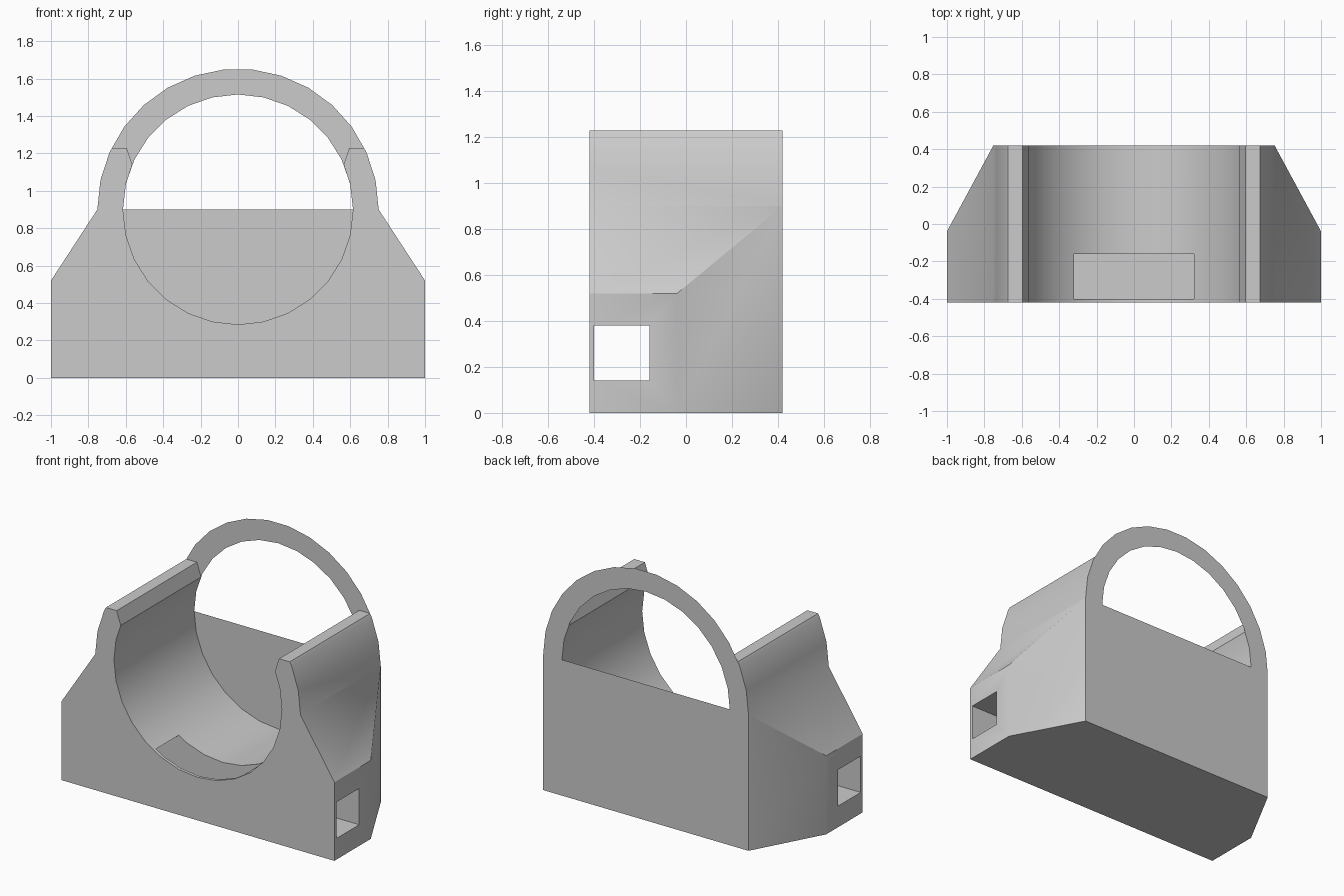
import bpy
import bmesh
from math import sin, cos, pi, radians
from mathutils import Vector

cube = bpy.data.objects.get("Cube")
if cube:
    bpy.data.objects.remove(cube, do_unlink=True)

DEPTH = 0.42             # half depth
AXIS_Z = 0.9             # height of the cradle axis
R_OUT, R_IN = 0.752, 0.615
TIP_Z = 1.23             # top of the cradle arms

grey = bpy.data.materials.new("plain grey")
grey.use_nodes = True
colour = (0.6, 0.6, 0.6, 1)
grey.diffuse_color = colour
grey.node_tree.nodes["Principled BSDF"].inputs["Base Color"].default_value = colour


def finish(name, bm):
    mesh = bpy.data.meshes.new(name)
    bm.to_mesh(mesh)
    bm.free()
    mesh.materials.append(grey)
    obj = bpy.data.objects.new(name, mesh)
    bpy.context.collection.objects.link(obj)
    return obj


def prism(name, outline, sweep):
    """Extrude a closed 3D outline along a vector."""
    bm = bmesh.new()
    face = bm.faces.new([bm.verts.new(p) for p in outline])
    result = bmesh.ops.extrude_face_region(bm, geom=[face], use_keep_orig=True)
    moved = [v for v in result["geom"] if isinstance(v, bmesh.types.BMVert)]
    bmesh.ops.translate(bm, verts=moved, vec=Vector(sweep))
    bmesh.ops.recalc_face_normals(bm, faces=bm.faces)
    return finish(name, bm)


def arc(radius, sides, first, last):
    """Points of a regular polygon in the xz plane, by step number."""
    step = 1 if last >= first else -1
    return [(radius * cos(2 * pi * i / sides), AXIS_Z + radius * sin(2 * pi * i / sides))
            for i in range(first, last + step, step)]


# Cradle body: right half of the profile from the bottom of the bore outwards
outer = arc(R_OUT, 30, 0, 2) + [(0.673, TIP_Z)]
inner = [(0.595, TIP_Z), (0.565, 1.14)] + arc(R_IN, 28, 1, -7)
half = [(1, 0), (1, 0.52)] + outer + inner
mirrored = [(-x, z) for x, z in reversed(half[:-1])]
body = prism("cradle_body", [(x, -DEPTH, z) for x, z in half + mirrored],
             (0, 2 * DEPTH, 0))

# Cutters: strap tunnel across the front and angled rear corners
tunnel = prism("tunnel_cutter",
               [(-1.2, y, z) for y, z in ((-0.4, 0.14), (-0.16, 0.14), (-0.16, 0.38), (-0.4, 0.38))],
               (2.4, 0, 0))
cutters = [tunnel]
for side, label in ((1, "left"), (-1, "right")):
    wedge = [(1.05, -0.132), (1.3, -0.132), (1.3, 0.512), (0.702, 0.512)]
    cutters.append(prism(label + "_corner_cutter",
                         [(side * x, y, -0.1) for x, y in wedge], (0, 0, 1.05)))
for cutter in cutters:
    cutter.hide_render = True
    mod = body.modifiers.new("cut", "BOOLEAN")
    mod.operation = "DIFFERENCE"
    mod.solver = "EXACT"
    mod.object = cutter

# Bake the cuts and open the rear, which the back plate closes
bpy.context.view_layer.update()
bm = bmesh.new()
bm.from_object(body, bpy.context.evaluated_depsgraph_get())
rear = [f for f in bm.faces
        if f.normal.y > 0.99 and f.calc_center_median().y > DEPTH - 0.01]
bmesh.ops.delete(bm, geom=rear, context="FACES")
body.modifiers.clear()
bm.to_mesh(body.data)
bm.free()
for cutter in cutters:
    bpy.data.objects.remove(cutter, do_unlink=True)

# Back plate: a sheet with a solid lower panel and an open arch on top
bm = bmesh.new()


def sheet_verts(points):
    return [bm.verts.new((x, DEPTH, z)) for x, z in points]


arch_out = sheet_verts(arc(R_OUT, 30, 0, 15))
arch_in = sheet_verts(arc(R_IN, 28, 0, 14))
feet = sheet_verts([(-R_OUT, 0), (R_OUT, 0)])
bm.faces.new(arch_out + arch_in[::-1])
bm.faces.new([arch_out[0], arch_in[0], arch_in[-1], arch_out[-1]] + feet)
for face in bm.faces:
    face.normal_update()
    if face.normal.y < 0:
        face.normal_flip()
plate = finish("back_plate", bm)

# Soft shading on the round and gently angled walls
bpy.ops.object.select_all(action="DESELECT")
body.select_set(True)
bpy.context.view_layer.objects.active = body
bpy.ops.object.shade_smooth_by_angle(angle=radians(30))
